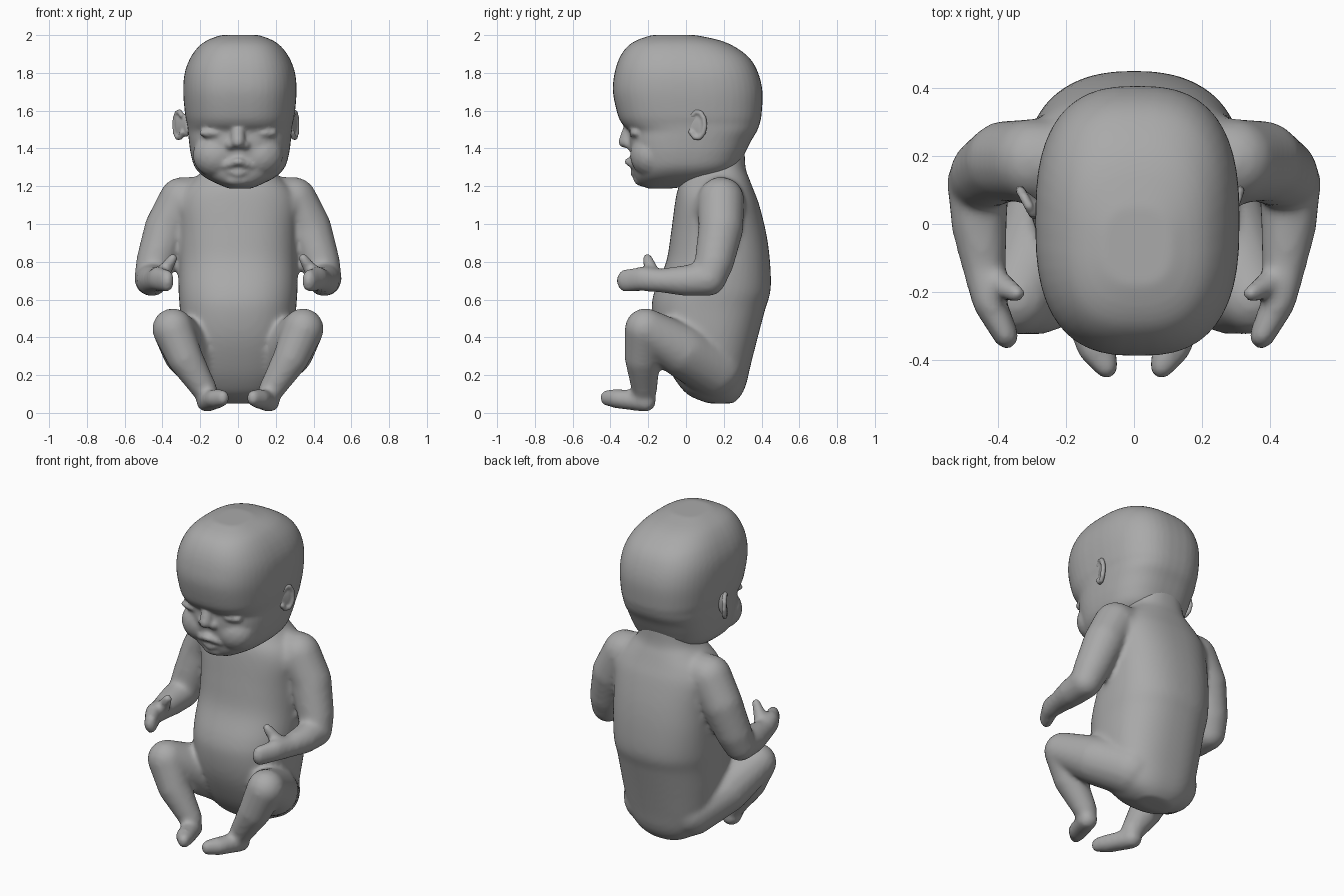
import bpy, bmesh, math
from mathutils import Vector

SKIN = bpy.data.materials.new("grey_skin")
SKIN.diffuse_color = (0.4, 0.4, 0.4, 1)

# Evenly spread unit sphere directions used for all rounded volumes
N = 120
BALL = []
for i in range(N):
    h = 1 - 2 * (i + 0.5) / N
    a = i * math.pi * (3 - math.sqrt(5))
    r = math.sqrt(1 - h * h)
    BALL.append(Vector((r * math.cos(a), r * math.sin(a), h)))


def hull(bm, balls):
    """Convex skin around balls given as (x, y, z, r) or (x, y, z, rx, ry, rz)."""
    tmp = bmesh.new()
    for b in balls:
        rad = b[3:] if len(b) == 6 else (b[3],) * 3
        for d in BALL:
            tmp.verts.new([b[k] + d[k] * rad[k] for k in range(3)])
    res = bmesh.ops.convex_hull(tmp, input=tmp.verts[:])
    loose = {v for v in res["geom_interior"] if isinstance(v, bmesh.types.BMVert)}
    bmesh.ops.delete(tmp, geom=list(loose), context='VERTS')
    me = bpy.data.meshes.new("tmp")
    tmp.to_mesh(me)
    tmp.free()
    bm.from_mesh(me)
    bpy.data.meshes.remove(me)


def chain(bm, balls, s=1):
    """Tapered capsules through successive balls; s = -1 mirrors in x."""
    balls = [(b[0] * s, *b[1:]) for b in balls]
    for a, b in zip(balls, balls[1:]):
        hull(bm, [a, b])


def spline(rows, steps=5):
    """Smooth in-between sections (Catmull-Rom)."""
    out = []
    for i in range(len(rows) - 1):
        p = [rows[max(0, min(len(rows) - 1, i + k))] for k in (-1, 0, 1, 2)]
        for j in range(steps):
            t = j / steps
            out.append([b + 0.5 * t * (c - a + t * (2 * a - 5 * b + 4 * c - d
                        + t * (3 * (b - c) + d - a))) for a, b, c, d in zip(*p)])
    return out + [rows[-1]]


def loft(bm, rings, power, cx=0.0, n=48):
    """Stack of superellipse sections: (z, y_front, y_back, half_width)."""
    loops = []
    for z, yf, yb, hx in spline(rings):
        loop = []
        for i in range(n):
            t = 2 * math.pi * i / n
            c, s = math.cos(t), math.sin(t)
            x = math.copysign(abs(c) ** (2 / power), c) * hx
            y = math.copysign(abs(s) ** (2 / power), s) * (yb - yf) / 2
            loop.append(bm.verts.new((cx + x, (yf + yb) / 2 + y, z)))
        loops.append(loop)
    for a, b in zip(loops, loops[1:]):
        for i in range(n):
            j = (i + 1) % n
            bm.faces.new((a[i], a[j], b[j], b[i]))
    bm.faces.new(loops[0][::-1])
    bm.faces.new(loops[-1])


def finish(name, bm, voxel, smooth):
    """Fuse the overlapping volumes into one soft skin."""
    me = bpy.data.meshes.new(name)
    bm.to_mesh(me)
    bm.free()
    me.materials.append(SKIN)
    ob = bpy.data.objects.new(name, me)
    bpy.context.collection.objects.link(ob)
    m = ob.modifiers.new("fuse", 'REMESH')
    m.mode = 'VOXEL'
    m.voxel_size = voxel
    m.use_smooth_shade = True
    m = ob.modifiers.new("soften", 'SMOOTH')
    m.factor = 0.5
    m.iterations = smooth
    return ob


# Torso with neck
body = bmesh.new()
loft(body, [
    (0.05, 0.12, 0.25, 0.10), (0.09, 0.02, 0.29, 0.18), (0.15, -0.04, 0.318, 0.235),
    (0.25, -0.10, 0.342, 0.275), (0.40, -0.16, 0.38, 0.298), (0.55, -0.182, 0.42, 0.308),
    (0.65, -0.165, 0.448, 0.315), (0.80, -0.105, 0.445, 0.315), (0.95, -0.08, 0.425, 0.315),
    (1.10, -0.06, 0.388, 0.32), (1.18, -0.045, 0.358, 0.29), (1.24, -0.02, 0.335, 0.23),
    (1.30, 0.0, 0.315, 0.18), (1.42, 0.0, 0.31, 0.16)], 2.4)

for s in (1, -1):
    # Shoulder mass joining chest and back to the arm
    hull(body, [(s * 0.17, 0.165, 1.05, 0.12, 0.19, 0.16), (s * 0.30, 0.18, 1.12, 0.115)])
    # Arm: shoulder, elbow, wrist
    chain(body, [(0.14, 0.19, 1.14, 0.11), (0.295, 0.185, 1.125, 0.125),
                 (0.375, 0.185, 0.98, 0.12), (0.435, 0.15, 0.80, 0.105),
                 (0.458, 0.12, 0.71, 0.092), (0.455, 0.0, 0.70, 0.083),
                 (0.44, -0.13, 0.70, 0.064)], s)
    # Hand with curled fingers and a raised thumb
    chain(body, [(0.44, -0.13, 0.70, 0.064), (0.425, -0.23, 0.71, 0.05, 0.05, 0.066),
                 (0.375, -0.33, 0.70, 0.038, 0.038, 0.06)], s)
    chain(body, [(0.41, -0.17, 0.72, 0.045), (0.345, -0.205, 0.82, 0.027)], s)
    # Leg: hip, knee, ankle
    chain(body, [(0.14, 0.15, 0.235, 0.155), (0.26, -0.02, 0.33, 0.142),
                 (0.345, -0.215, 0.445, 0.11), (0.28, -0.23, 0.29, 0.095),
                 (0.175, -0.22, 0.12, 0.067)], s)
    # Foot
    chain(body, [(0.165, -0.215, 0.062, 0.058), (0.11, -0.37, 0.075, 0.058, 0.042, 0.052),
                 (0.08, -0.42, 0.08, 0.035, 0.036, 0.044)], s)
finish("body", body, 0.014, 10)

# Head: skull and jaw sections
head = bmesh.new()
loft(head, [
    (1.188, -0.20, -0.08, 0.06), (1.213, -0.25, 0.10, 0.12), (1.25, -0.27, 0.20, 0.19),
    (1.30, -0.28, 0.27, 0.238), (1.37, -0.293, 0.31, 0.26), (1.44, -0.30, 0.345, 0.27),
    (1.49, -0.302, 0.375, 0.275), (1.53, -0.338, 0.39, 0.28), (1.58, -0.362, 0.40, 0.29),
    (1.70, -0.387, 0.405, 0.30), (1.80, -0.378, 0.382, 0.292), (1.88, -0.352, 0.335, 0.262),
    (1.94, -0.31, 0.255, 0.218), (1.975, -0.255, 0.17, 0.168), (2.0, -0.18, 0.05, 0.10)],
    2.65, cx=0.01)
# Nose bridge, tip and chin
chain(head, [(0, -0.285, 1.54, 0.035), (0, -0.317, 1.435, 0.038, 0.042, 0.034)])
hull(head, [(0, -0.22, 1.235, 0.08, 0.058, 0.038)])
for s in (1, -1):
    # Nostril, cheek and closed eyelid
    hull(head, [(s * 0.037, -0.30, 1.42, 0.026)])
    hull(head, [(s * 0.115, -0.185, 1.365, 0.125, 0.112, 0.12)])
    hull(head, [(s * 0.13, -0.262, 1.482, 0.08, 0.038, 0.028)])
# Upper and lower lip
chain(head, [(-0.075, -0.27, 1.308, 0.018), (0, -0.297, 1.33, 0.035, 0.03, 0.022),
             (0.075, -0.27, 1.308, 0.018)])
chain(head, [(-0.05, -0.263, 1.282, 0.018), (0, -0.275, 1.268, 0.022),
             (0.05, -0.263, 1.282, 0.018)])
finish("head", head, 0.011, 5)

# Ears: thin plate with a raised rim, the left one standing out further
for name, s, out in (("ear_right", 1, 0.312), ("ear_left", -1, 0.335)):
    ear = bmesh.new()
    rim = []
    for i in range(9):
        a = math.radians(135 - 35 * i)
        y = 0.06 + 0.04 * math.cos(a)
        z = 1.525 + 0.07 * math.sin(a)
        x = 0.275 + (out - 0.275) * (y + 0.01) / 0.11
        rim.append((x, y, z, 0.014))
    chain(ear, rim, s)
    hull(ear, [(s * 0.27, 0.03, 1.52, 0.015, 0.03, 0.06),
               (s * (out - 0.012), 0.08, 1.525, 0.01, 0.02, 0.065)])
    finish(name, ear, 0.007, 3)
